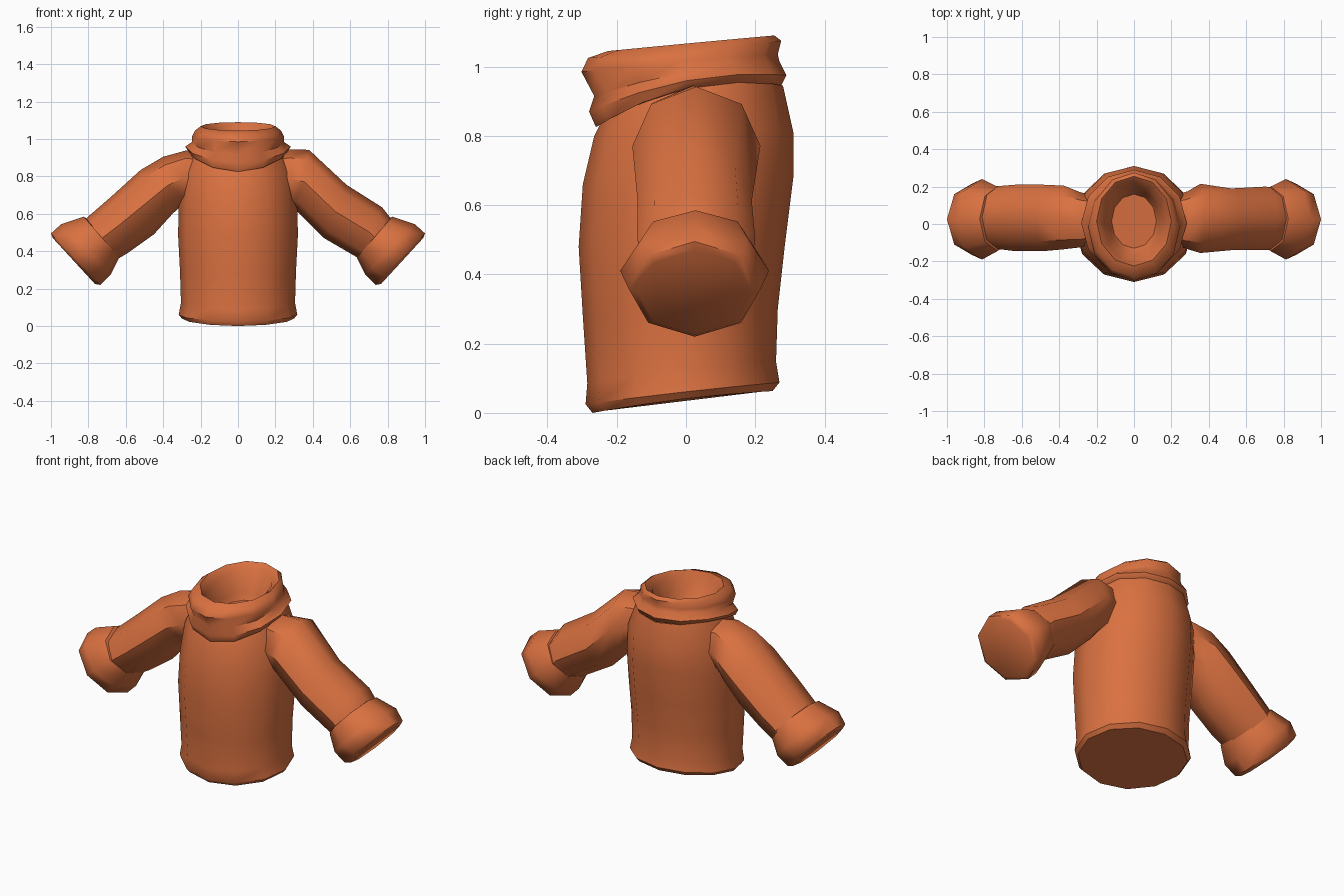
import bpy, bmesh, math
from mathutils import Vector

knit = bpy.data.materials.new("orange_knit")
knit.diffuse_color = (0.70, 0.165, 0.052, 1)


def loft(name, rings, cap_start, cap_end, angle):
    """Skin a list of closed rings of points, with optional end caps."""
    bm = bmesh.new()
    loops = [[bm.verts.new(p) for p in ring] for ring in rings]
    n = len(loops[0])
    for a, b in zip(loops, loops[1:]):
        for i in range(n):
            j = (i + 1) % n
            bm.faces.new((a[i], a[j], b[j], b[i]))
    if cap_start:
        bm.faces.new(loops[0][::-1])
    if cap_end:
        bm.faces.new(loops[-1])
    bmesh.ops.recalc_face_normals(bm, faces=bm.faces)
    me = bpy.data.meshes.new(name)
    bm.to_mesh(me)
    bm.free()
    me.materials.append(knit)
    ob = bpy.data.objects.new(name, me)
    bpy.context.collection.objects.link(ob)
    bpy.ops.object.select_all(action='DESELECT')
    ob.select_set(True)
    bpy.context.view_layer.objects.active = ob
    bpy.ops.object.shade_smooth_by_angle(angle=math.radians(angle))
    return ob


def body_ring(w, yf, yb, zf, zm, zb, n=12):
    """Tilted oval: half width, front/back y, and front/side/back height."""
    pts = []
    for i in range(n):
        t = 2 * math.pi * i / n
        s = math.sin(t)
        z = zm + (zb - zf) / 2 * s + ((zf + zb) / 2 - zm) * s * s
        pts.append(Vector((w * math.cos(t), (yf + yb) / 2 + (yb - yf) / 2 * s, z)))
    return pts


def sleeve_ring(side, xt, zt, xb, zb, y0, y1, n=8):
    """Oval spanning from a top point to a bottom point in the xz plane."""
    top, bot = Vector((side * xt, 0, zt)), Vector((side * xb, 0, zb))
    mid, half = (top + bot) / 2, (top - bot) / 2
    pts = []
    for i in range(n):
        t = 2 * math.pi * i / n
        y = (y0 + y1) / 2 + (y1 - y0) / 2 * math.sin(t)
        pts.append(mid + half * math.cos(t) + Vector((0, y, 0)))
    return pts


# Torso with hem band
loft("torso", [body_ring(*r) for r in [
    (0.300, -0.270, 0.250, 0.000, 0.040, 0.063),
    (0.317, -0.290, 0.270, 0.025, 0.060, 0.088),
    (0.305, -0.285, 0.260, 0.085, 0.125, 0.148),
    (0.310, -0.298, 0.265, 0.28, 0.29, 0.30),
    (0.320, -0.310, 0.285, 0.48, 0.48, 0.48),
    (0.318, -0.298, 0.310, 0.66, 0.66, 0.68),
    (0.300, -0.265, 0.310, 0.80, 0.83, 0.81),
    (0.255, -0.245, 0.280, 0.84, 0.945, 0.945),
]], True, False, 45)

# Folded roll neck, with the inside lining and floor
loft("roll_neck", [body_ring(*r) for r in [
    (0.235, -0.230, 0.255, 0.850, 0.930, 0.940),
    (0.270, -0.260, 0.275, 0.825, 0.940, 0.945),
    (0.282, -0.280, 0.290, 0.870, 0.960, 0.975),
    (0.245, -0.265, 0.270, 0.915, 0.985, 1.015),
    (0.245, -0.302, 0.265, 0.985, 1.015, 1.035),
    (0.230, -0.283, 0.275, 1.025, 1.045, 1.075),
    (0.200, -0.225, 0.255, 1.045, 1.068, 1.090),
    (0.160, -0.215, 0.220, 1.010, 1.030, 1.060),
    (0.135, -0.155, 0.180, 0.910, 0.920, 0.940),
    (0.120, -0.130, 0.160, 0.880, 0.890, 0.900),
]], False, True, 50)

# Sleeves (slightly different drape on each side) and turned-up cuffs
shoulder = (0.18, 0.930, 0.22, 0.66, -0.10, 0.15)
sleeves = {
    "right": (1, [shoulder,
                  (0.27, 0.945, 0.305, 0.625, -0.135, 0.175),
                  (0.38, 0.942, 0.33, 0.60, -0.155, 0.215),
                  (0.58, 0.755, 0.46, 0.47, -0.140, 0.190),
                  (0.77, 0.635, 0.64, 0.365, -0.140, 0.200),
                  (0.83, 0.560, 0.69, 0.33, -0.130, 0.190)]),
    "left": (-1, [shoulder,
                  (0.28, 0.938, 0.295, 0.650, -0.125, 0.170),
                  (0.40, 0.905, 0.35, 0.60, -0.135, 0.205),
                  (0.52, 0.835, 0.45, 0.49, -0.145, 0.210),
                  (0.68, 0.690, 0.59, 0.390, -0.145, 0.210),
                  (0.83, 0.560, 0.69, 0.33, -0.130, 0.200)]),
}
cuff = [
    (0.79, 0.560, 0.66, 0.370, -0.110, 0.170),
    (0.825, 0.585, 0.635, 0.365, -0.145, 0.200),
    (0.945, 0.545, 0.680, 0.275, -0.190, 0.240),
    (1.000, 0.495, 0.735, 0.220, -0.165, 0.215),
    (0.990, 0.470, 0.765, 0.225, -0.140, 0.190),
]
for label, (side, rows) in sleeves.items():
    loft(label + "_sleeve", [sleeve_ring(side, *r) for r in rows], False, False, 45)
    loft(label + "_cuff", [sleeve_ring(side, *r) for r in cuff], False, True, 50)
